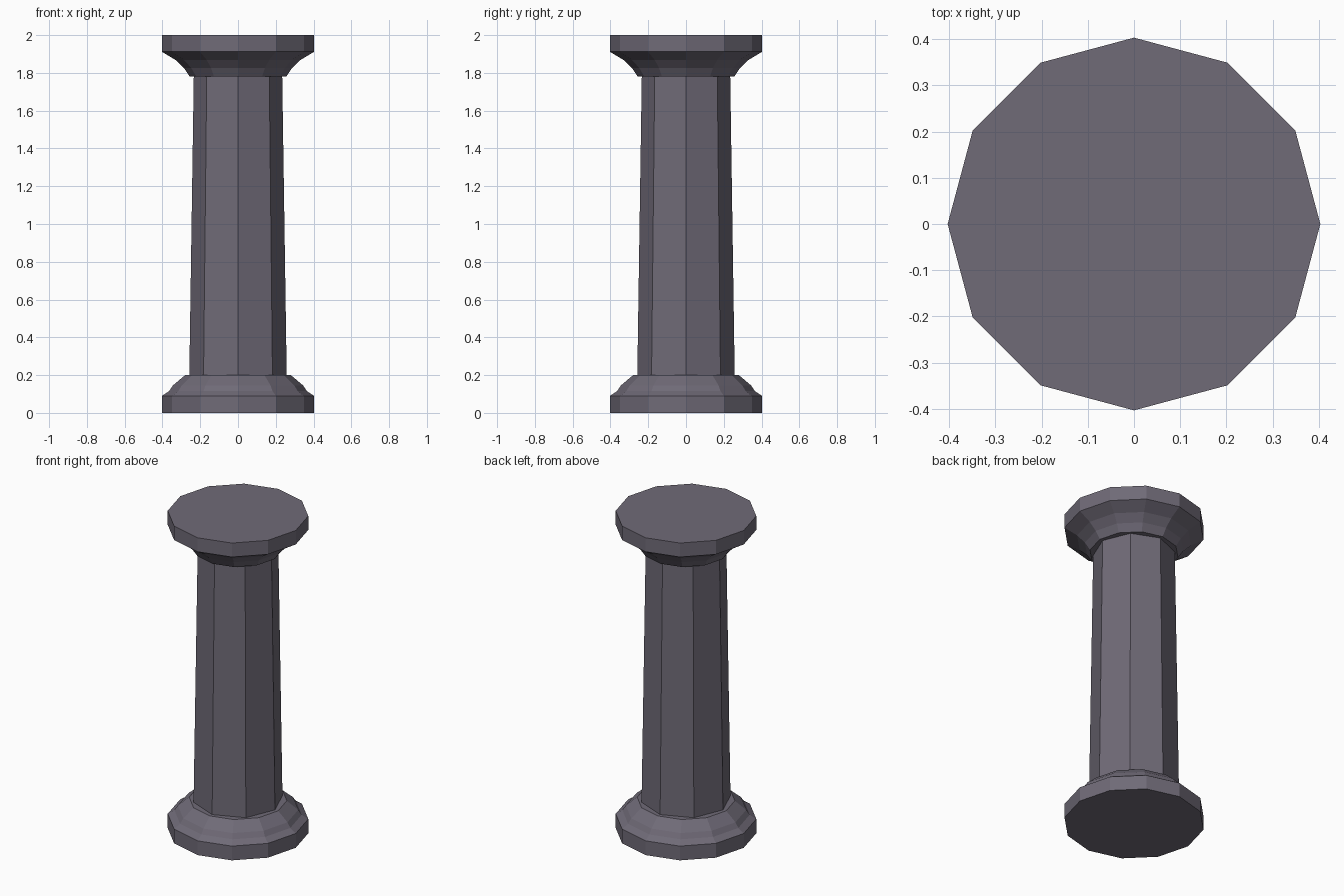
import bpy
import bmesh
from math import cos, sin, tau

cube = bpy.data.objects.get("Cube")
if cube:
    bpy.data.objects.remove(cube, do_unlink=True)

stone = bpy.data.materials.new("grey_violet_stone")
stone.use_nodes = True
colour = (0.16, 0.145, 0.185, 1)
stone.diffuse_color = colour
bsdf = stone.node_tree.nodes["Principled BSDF"]
bsdf.inputs["Base Color"].default_value = colour
bsdf.inputs["Roughness"].default_value = 0.9


def turned(name, profile, sides):
    """Closed faceted solid from (radius, height) pairs, bottom to top."""
    bm = bmesh.new()
    rings = [[bm.verts.new((r * cos(tau * i / sides), r * sin(tau * i / sides), z))
              for i in range(sides)] for r, z in profile]
    for low, high in zip(rings, rings[1:]):
        for i in range(sides):
            j = (i + 1) % sides
            bm.faces.new((low[i], low[j], high[j], high[i]))
    bm.faces.new(rings[0][::-1])
    bm.faces.new(rings[-1])
    mesh = bpy.data.meshes.new(name)
    bm.to_mesh(mesh)
    bm.free()
    mesh.materials.append(stone)
    obj = bpy.data.objects.new(name, mesh)
    bpy.context.collection.objects.link(obj)
    return obj


# Twelve-sided moulded foot
turned("base", [(0.403, 0), (0.403, 0.09), (0.365, 0.115),
                (0.345, 0.145), (0.28, 0.2)], 12)

# Tapered eight-sided shaft
turned("shaft", [(0.258, 0.19), (0.234, 1.79)], 8)

# Twelve-sided flared head with a flat slab on top
turned("capital", [(0.255, 1.78), (0.285, 1.825), (0.33, 1.868),
                   (0.403, 1.912), (0.403, 2)], 12)
